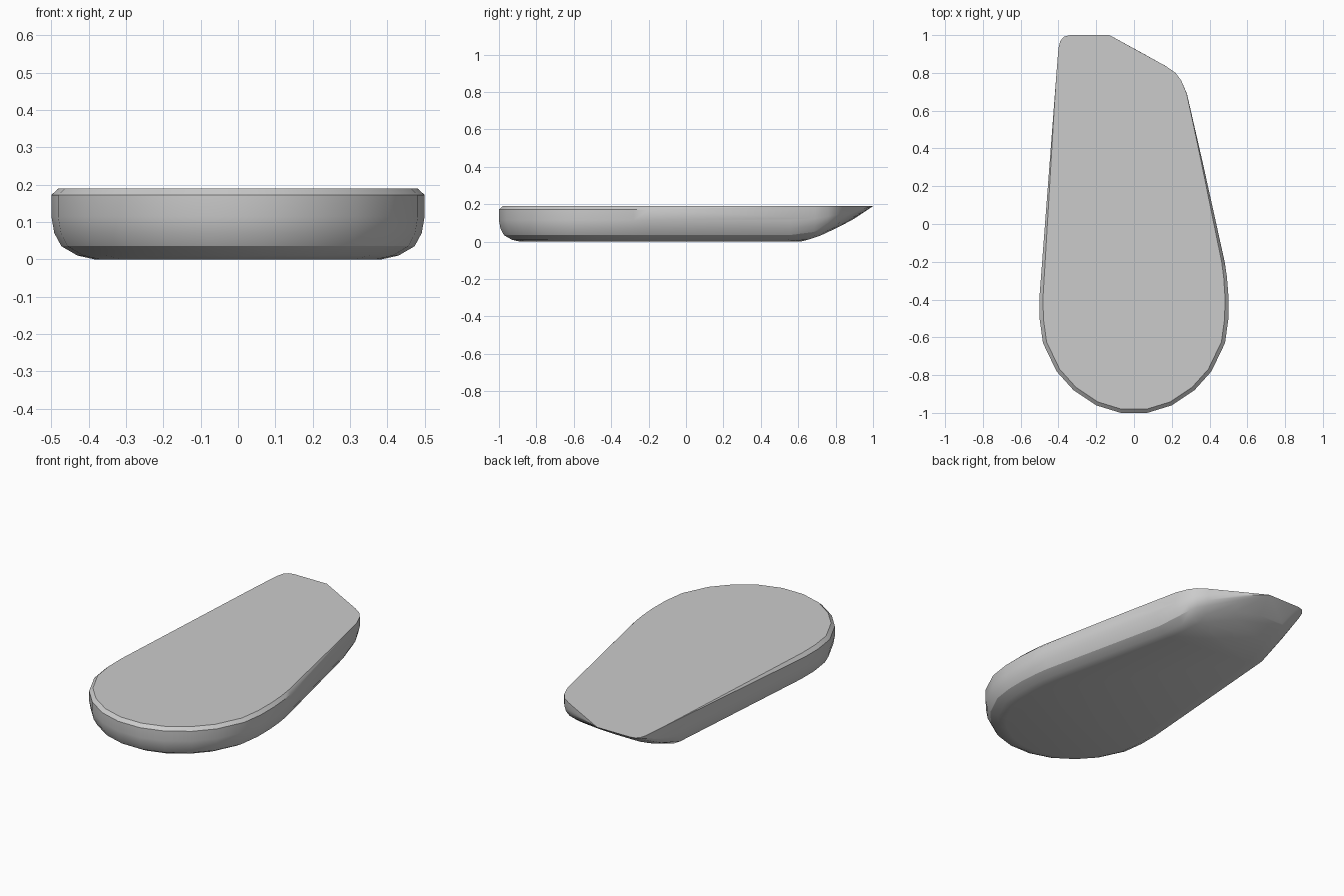
import bpy, bmesh, math
from mathutils import Vector

if "Cube" in bpy.data.objects:
    bpy.data.objects.remove(bpy.data.objects["Cube"])

H = 0.19

# Plan outline: rounded front, tapering sides, clipped back corner
front = [(-0.5, -0.38), (-0.5, -0.5), (-0.482, -0.63), (-0.41, -0.78), (-0.32, -0.88),
         (-0.2, -0.96), (-0.07, -1.0)]
right = [(0.492, -0.28), (0.48, -0.2), (0.44, -0.02), (0.365, 0.32), (0.31, 0.56), (0.28, 0.69)]
back = [(0.25, 0.76), (0.22, 0.80), (0.17, 0.835), (0.02, 0.918), (-0.13, 1.0),
        (-0.34, 1.0), (-0.37, 0.992), (-0.39, 0.97), (-0.40, 0.93)]
left = [(-0.412, 0.78), (-0.424, 0.62), (-0.455, 0.2)]
outline = [Vector(p) for p in front + [(-x, y) for x, y in reversed(front)] + right + back + left]

# Underside profile rising to a thin tip at the back
scoop = [(-2, 0), (0.62, 0), (0.72, 0.033), (0.82, 0.08), (0.9, 0.123), (1.0, H)]


def underside(y):
    for (a, za), (b, zb) in zip(scoop, scoop[1:]):
        if y <= b:
            return za + (zb - za) * (y - a) / (b - a)
    return H


def ring(inset, z, fade):
    """Outline moved inward, at height z between the underside and the flat top."""
    n = len(outline)
    pts = []
    for i, p in enumerate(outline):
        t = ((p - outline[i - 1]).normalized() + (outline[(i + 1) % n] - p).normalized()).normalized()
        k = min(1, max(0, (0.75 - p.y) / 1.2)) if fade else 1
        q = p + Vector((-t.y, t.x)) * inset * k
        f = underside(q.y)
        pts.append((q.x, q.y, f + (H - f) * z / H))
    return pts


# Body: stacked rings wrapped into one convex shell
bm = bmesh.new()
for inset, z, fade in [(0.115, 0, 0), (0.07, 0.01, 0), (0.027, 0.035, 0), (0.008, 0.07, 0),
                       (0, 0.115, 0), (0, 0.172, 0), (0.02, H, 1)]:
    for co in ring(inset, z, fade):
        bm.verts.new(co)
bmesh.ops.remove_doubles(bm, verts=bm.verts, dist=0.0005)
bmesh.ops.convex_hull(bm, input=bm.verts)
bmesh.ops.delete(bm, geom=[v for v in bm.verts if not v.link_faces], context='VERTS')
bmesh.ops.dissolve_limit(bm, angle_limit=math.radians(0.5), verts=bm.verts, edges=bm.edges)
bmesh.ops.recalc_face_normals(bm, faces=bm.faces)
mesh = bpy.data.meshes.new("body")
bm.to_mesh(mesh)
bm.free()
body = bpy.data.objects.new("body", mesh)
bpy.context.collection.objects.link(body)
bpy.context.view_layer.objects.active = body
body.select_set(True)
bpy.ops.object.shade_smooth_by_angle(angle=math.radians(20))
